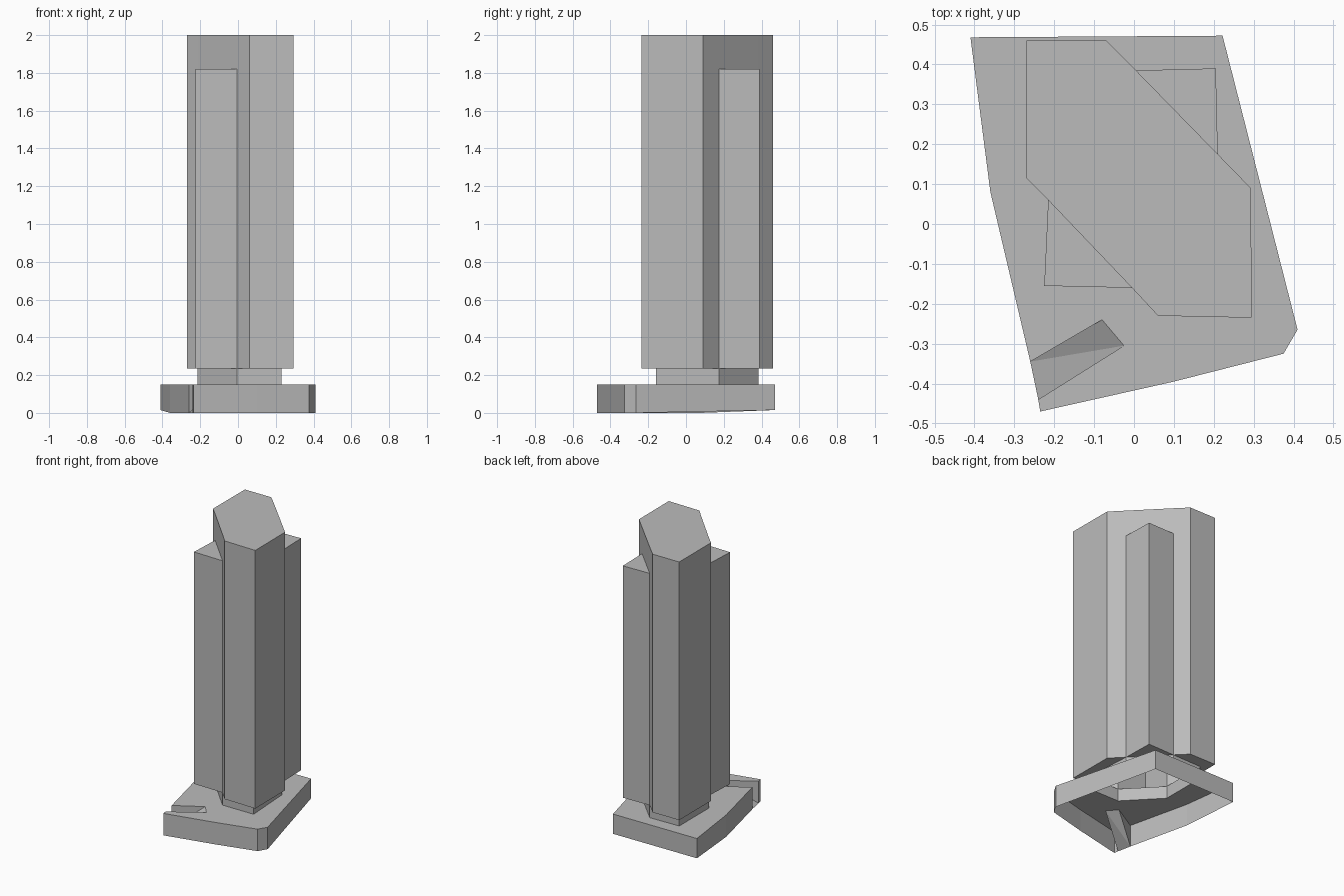
import bpy
import bmesh

cube = bpy.data.objects.get("Cube")
if cube:
    bpy.data.objects.remove(cube, do_unlink=True)

grey = bpy.data.materials.new("concrete_grey")
grey.use_nodes = True
colour = (0.5, 0.5, 0.5, 1)
grey.diffuse_color = colour
grey.node_tree.nodes["Principled BSDF"].inputs["Base Color"].default_value = colour

PODIUM_TOP, TOWER_FOOT, WING_TOP, TOWER_TOP = 0.15, 0.235, 1.82, 2.0


def face(bm, points):
    bm.faces.new([bm.verts.new(p) for p in points])


def flat(bm, outline, z):
    face(bm, [(x, y, z) for x, y in outline])


def wall(bm, a, b, low, high):
    face(bm, [(*a, low), (*b, low), (*b, high), (*a, high)])


def loop(points):
    return zip(points, points[1:] + points[:1])


def finish(bm, name):
    bmesh.ops.remove_doubles(bm, verts=bm.verts, dist=0.0005)
    bmesh.ops.recalc_face_normals(bm, faces=bm.faces)
    mesh = bpy.data.meshes.new(name)
    bm.to_mesh(mesh)
    bm.free()
    mesh.materials.append(grey)
    bpy.context.collection.objects.link(bpy.data.objects.new(name, mesh))


# Plan of the tower: a stretched hexagon with a corner wing on each diagonal
back_end = [(-0.27, 0.115), (-0.27, 0.46), (-0.07, 0.46)]
front_end = [(0.293, 0.09), (0.295, -0.235), (0.06, -0.23)]
back_wing = [(0.005, 0.385), (0.205, 0.39), (0.21, 0.175)]
front_wing = [(-0.005, -0.16), (-0.225, -0.155), (-0.215, 0.06)]
back_notch, front_notch = (-0.215, 0.38), (0.23, -0.16)
neck_plan = [front_wing[2], back_notch, back_wing[0],
             back_wing[2], front_notch, front_wing[0]]

# Tower shell
bm = bmesh.new()
for start, end in ((front_wing[2], back_wing[0]), (back_wing[2], front_wing[0])):
    run = [start] + (back_end if end == back_wing[0] else front_end) + [end]
    for a, b in zip(run, run[1:]):
        wall(bm, a, b, TOWER_FOOT, TOWER_TOP)
for wing in (back_wing, front_wing):
    for a, b in zip(wing, wing[1:]):
        wall(bm, a, b, TOWER_FOOT, WING_TOP)
    wall(bm, wing[0], wing[2], WING_TOP, TOWER_TOP)
    flat(bm, wing, WING_TOP)
    flat(bm, wing, TOWER_FOOT)
flat(bm, back_end + [back_wing[0], back_wing[2]] + front_end
     + [front_wing[0], front_wing[2]], TOWER_TOP)
# Overhanging underside around the neck
flat(bm, back_end + [back_wing[0], back_notch, front_wing[2]], TOWER_FOOT)
flat(bm, front_end + [front_wing[0], front_notch, back_wing[2]], TOWER_FOOT)
finish(bm, "tower")

# Recessed neck
bm = bmesh.new()
for a, b in loop(neck_plan):
    wall(bm, a, b, PODIUM_TOP, TOWER_FOOT)
finish(bm, "neck")

# Podium, open below, with a ramp cut into its front corner
ramp = [(-0.24, -0.44), (-0.025, -0.305), (-0.08, -0.24), (-0.26, -0.345)]
podium_plan = [(-0.36, 0.08), (-0.41, 0.468), (0.222, 0.472), (0.41, -0.265),
               (0.375, -0.325), (0.1, -0.395), (-0.235, -0.47)] + ramp


def foot(p):
    if p in ramp[1:3]:
        return PODIUM_TOP
    return 0.015 if p[1] > 0.3 else 0.0


bm = bmesh.new()
rim = []
for plan in (podium_plan, neck_plan):
    verts = [bm.verts.new((x, y, PODIUM_TOP)) for x, y in plan]
    rim += [bm.edges.new(pair) for pair in loop(verts)]
bmesh.ops.triangle_fill(bm, edges=rim, use_beauty=True, normal=(0, 0, 1))
for a, b in loop(podium_plan):
    if (a, b) == (ramp[1], ramp[2]):
        continue
    corners = [(*a, foot(a)), (*b, foot(b)), (*b, PODIUM_TOP), (*a, PODIUM_TOP)]
    face(bm, list(dict.fromkeys(corners)))
low_a, high_a, high_b, low_b = [(*p, foot(p)) for p in ramp]
face(bm, [low_a, high_a, low_b])
face(bm, [low_b, high_a, high_b])
finish(bm, "podium")
